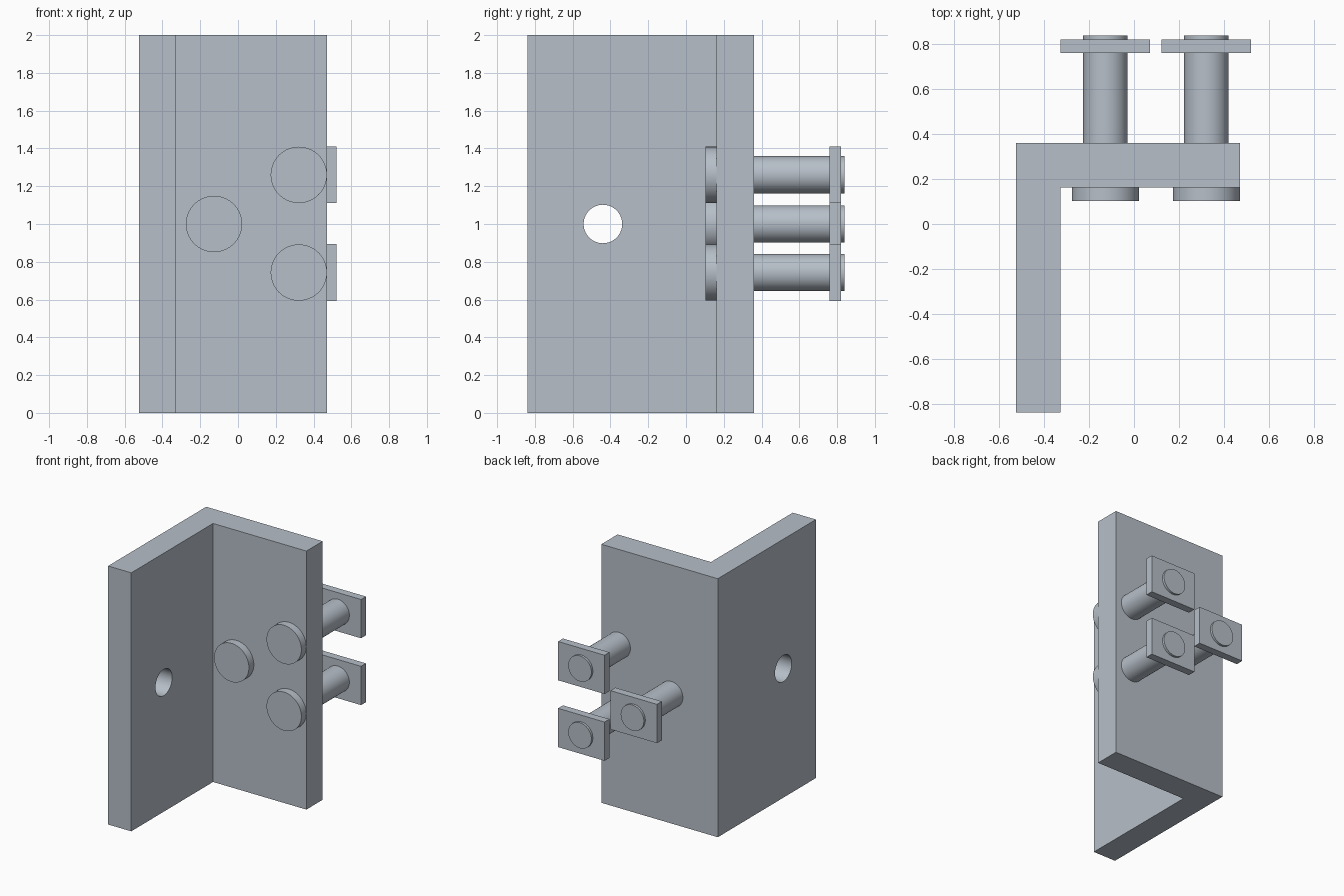
import bpy, bmesh, math

if "Cube" in bpy.data.objects:
    bpy.data.objects.remove(bpy.data.objects["Cube"])

steel = bpy.data.materials.new("blue_grey_steel")
steel.diffuse_color = (0.47, 0.52, 0.58, 1)
steel.use_nodes = True
steel.node_tree.nodes["Principled BSDF"].inputs["Base Color"].default_value = steel.diffuse_color


def finish(obj, name):
    obj.name = obj.data.name = name
    obj.data.materials.append(steel)
    return obj


def box(name, lo, hi):
    centre = [(a + b) / 2 for a, b in zip(lo, hi)]
    bpy.ops.mesh.primitive_cube_add(size=1, location=centre)
    obj = bpy.context.object
    obj.scale = [b - a for a, b in zip(lo, hi)]
    bpy.ops.object.transform_apply(location=False, rotation=False, scale=True)
    return finish(obj, name)


def rod_y(name, x, z, y0, y1, radius):
    bpy.ops.mesh.primitive_cylinder_add(vertices=64, radius=radius, depth=y1 - y0,
                                        location=(x, (y0 + y1) / 2, z),
                                        rotation=(math.pi / 2, 0, 0))
    bpy.ops.object.shade_smooth_by_angle(angle=math.radians(30))
    return finish(bpy.context.object, name)


# L-shaped angle bracket: extruded profile
profile = [(-0.525, -0.838), (-0.327, -0.838), (-0.327, 0.162),
           (0.472, 0.162), (0.472, 0.361), (-0.525, 0.361)]
bm = bmesh.new()
base = bm.faces.new([bm.verts.new((x, y, 0)) for x, y in profile])
top = bmesh.ops.extrude_face_region(bm, geom=[base])["geom"]
bmesh.ops.translate(bm, vec=(0, 0, 2), verts=[v for v in top if isinstance(v, bmesh.types.BMVert)])
bmesh.ops.recalc_face_normals(bm, faces=bm.faces)
mesh = bpy.data.meshes.new("angle_bracket")
bm.to_mesh(mesh)
bm.free()
bracket = bpy.data.objects.new("angle_bracket", mesh)
bpy.context.collection.objects.link(bracket)
finish(bracket, "angle_bracket")

# Round hole through the long flange
bpy.ops.mesh.primitive_cylinder_add(vertices=64, radius=0.102, depth=0.6,
                                    location=(-0.426, -0.44, 1),
                                    rotation=(0, math.pi / 2, 0))
cutter = finish(bpy.context.object, "hole_cutter")
cut = bracket.modifiers.new("hole", 'BOOLEAN')
cut.operation = 'DIFFERENCE'
cut.solver = 'EXACT'
cut.object = cutter
bpy.context.view_layer.objects.active = bracket
bpy.ops.object.select_all(action='DESELECT')
bracket.select_set(True)
bpy.ops.object.modifier_apply(modifier=cut.name)
bpy.ops.object.shade_smooth_by_angle(angle=math.radians(30))
bpy.data.objects.remove(cutter)

# Three bolts: round head, shaft and rectangular end plate
for i, (x, z) in enumerate([(-0.127, 1.0), (0.322, 1.26), (0.322, 0.743)], 1):
    rod_y(f"bolt_head_{i}", x, z, 0.102, 0.162, 0.149)
    rod_y(f"bolt_shaft_{i}", x, z, 0.17, 0.838, 0.099)
    box(f"end_plate_{i}", (x - 0.199, 0.76, z - 0.15), (x + 0.199, 0.82, z + 0.15))
